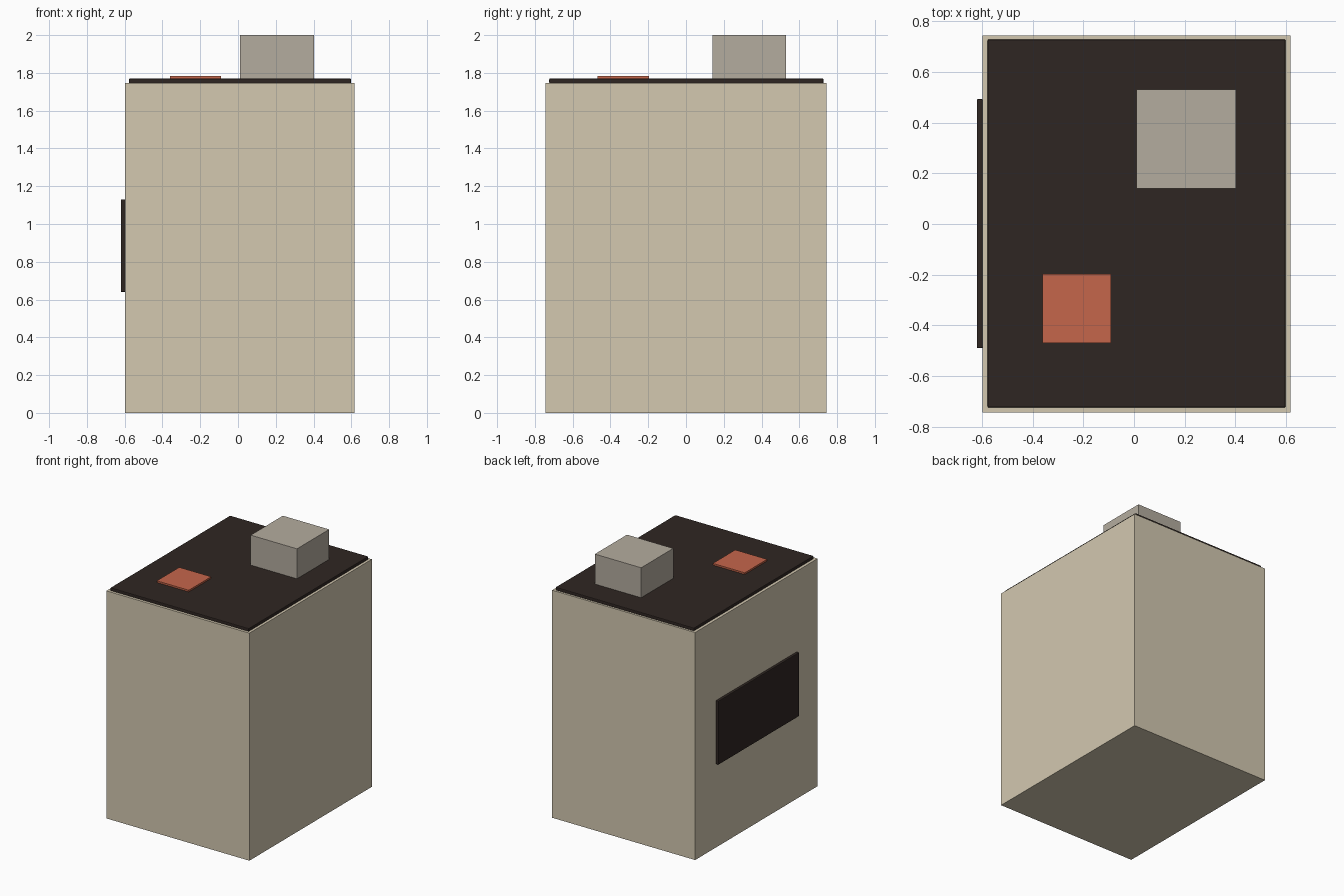
import bpy

if "Cube" in bpy.data.objects:
    bpy.data.objects.remove(bpy.data.objects["Cube"])


def material(name, rgb):
    # sRGB bytes to linear colour
    mat = bpy.data.materials.new(name)
    mat.diffuse_color = [((c / 255 + 0.055) / 1.055) ** 2.4 for c in rgb] + [1.0]
    mat.use_nodes = True
    mat.node_tree.nodes["Principled BSDF"].inputs["Base Color"].default_value = mat.diffuse_color
    return mat


def box(name, x, y, z, mat, bevel=0.0):
    spans = (x, y, z)
    bpy.ops.mesh.primitive_cube_add(size=1, location=[(a + b) / 2 for a, b in spans])
    obj = bpy.context.object
    obj.name = name
    obj.scale = [b - a for a, b in spans]
    bpy.ops.object.transform_apply(location=False, rotation=False, scale=True)
    obj.data.materials.append(mat)
    if bevel:
        mod = obj.modifiers.new("soft_edges", "BEVEL")
        mod.width = bevel
        mod.segments = 2
    return obj


plaster = material("plaster", (211, 200, 176))
dark = material("dark_panel", (47, 38, 34))
stone = material("stone", (180, 172, 159))
terracotta = material("terracotta", (197, 102, 75))

# Main block
box("body", (-0.598, 0.617), (-0.743, 0.743), (0, 1.747), plaster)

# Thin dark panels on the top and the left side
box("top_panel", (-0.577, 0.598), (-0.724, 0.728), (1.745, 1.77), dark, 0.005)
box("side_panel", (-0.62, -0.597), (-0.49, 0.493), (0.64, 1.13), dark, 0.005)

# Items resting on the top panel
box("roof_block", (0.01, 0.403), (0.14, 0.53), (1.769, 2.0), stone)
box("roof_patch", (-0.361, -0.09), (-0.469, -0.197), (1.769, 1.783), terracotta)
